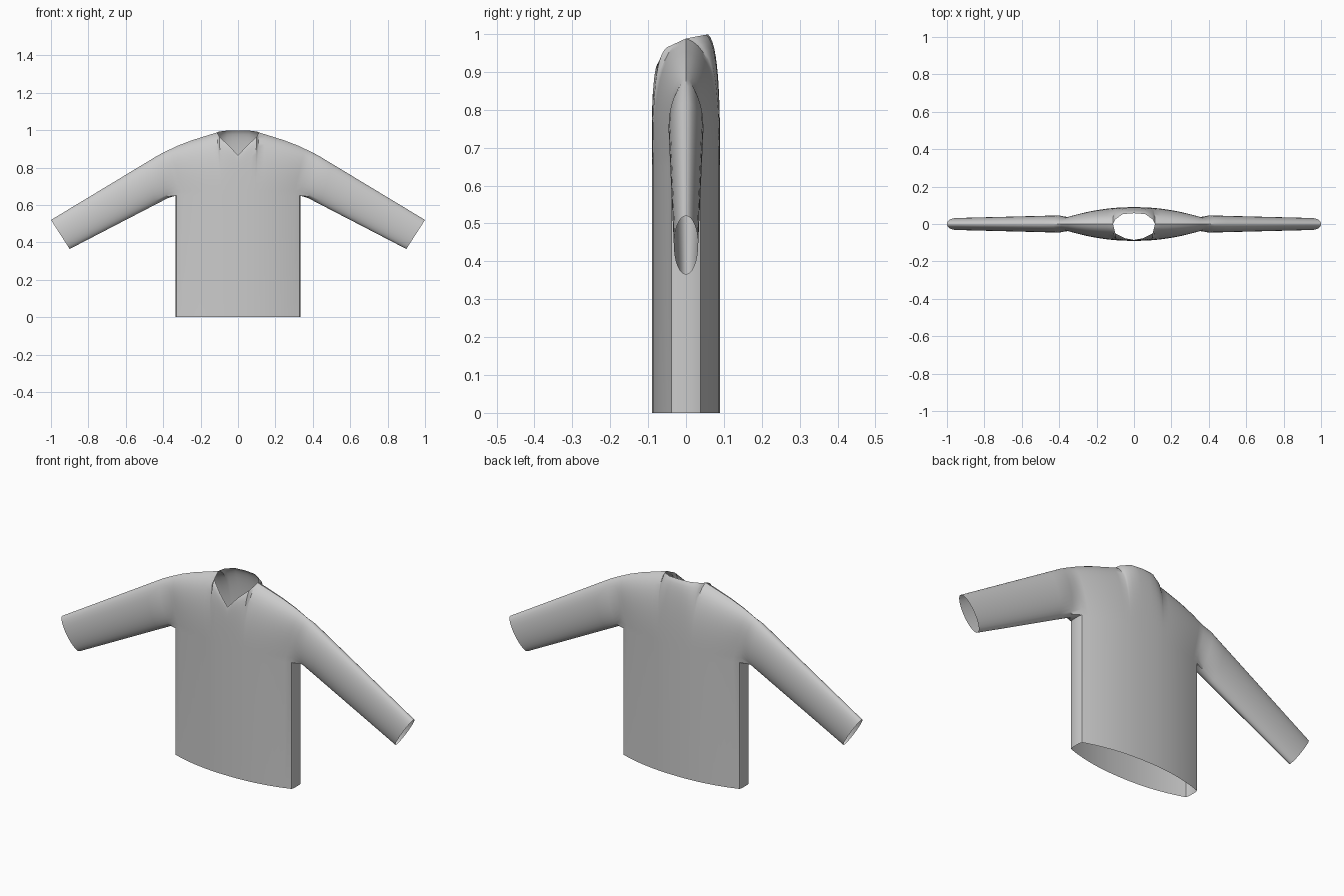
import bpy, bmesh
from math import sin, cos, pi
from mathutils import Vector

cube = bpy.data.objects.get("Cube")
if cube:
    bpy.data.objects.remove(cube)

HALF_W, PIT_Z, ROWS = 0.33, 0.65, 14

wool = bpy.data.materials.new("grey wool")
wool.use_nodes = True
grey = (0.6, 0.6, 0.6, 1)
wool.diffuse_color = grey
wool.node_tree.nodes["Principled BSDF"].inputs["Base Color"].default_value = grey

# Upper edge of each panel: half neckline, then shoulder ridge
SHOULDER = [(0.112, 0, 0.988), (0.18, 0, 0.967), (0.25, 0, 0.945),
            (0.32, 0, 0.918), (0.39, 0, 0.885)]
FRONT_NECK = [(0, -0.085, 0.865), (0.05, -0.076, 0.92), (0.1, -0.05, 0.965)]
BACK_NECK = [(0, 0.058, 0.999), (0.06, 0.053, 0.998), (0.1, 0.025, 0.993)]


def refine(points):
    """Halve every segment of a polyline."""
    pts = [Vector(p) for p in points]
    out = [pts[0]]
    for a, b in zip(pts, pts[1:]):
        out += [(a + b) / 2, b]
    return out


def depth(x):
    """Half thickness of the torso at a distance from the middle."""
    return 0.038 + 0.052 * (1 - (x / HALF_W) ** 2.2)


def column(top, side):
    """Curve from armpit level, rounding over to the upper edge."""
    x = top.x * HALF_W / 0.39
    y = side * depth(x)
    p = [Vector((x, y, PIT_Z)), Vector((x + (top.x - x) * 0.4, y, 0.78)),
         Vector((top.x, y, top.z - 0.025)), top]
    pts = []
    for i in range(ROWS + 1):
        t = i / ROWS
        s = 1 - t
        pts.append(p[0] * s**3 + p[1] * 3 * s * s * t + p[2] * 3 * s * t * t + p[3] * t**3)
    return pts


def skin(bm, rows):
    """Join successive rows of points with quads."""
    grid = [[bm.verts.new(p) for p in row] for row in rows]
    for r, s in zip(grid, grid[1:]):
        for i in range(len(r) - 1):
            bm.faces.new((r[i], r[i + 1], s[i + 1], s[i]))


bm = bmesh.new()

# Chest, back and shoulders
front = [column(p, -1) for p in refine(FRONT_NECK + SHOULDER)]
back = [column(p, 1) for p in refine(BACK_NECK + SHOULDER)]
skin(bm, front)
skin(bm, back)

# Lower torso: straight tube with blunt side edges
cap = [Vector((HALF_W + 0.005, y, PIT_Z)) for y in (-0.022, 0, 0.022)]
waist = [c[0] for c in front] + cap + [c[0] for c in reversed(back)]
hem = [Vector((p.x, p.y, 0)) for p in waist]
skin(bm, [hem, waist])

# Sleeve: from the armhole loop through ellipses to the cuff
armhole = [cap[1], cap[0]] + front[-1] + back[-1][-2::-1] + [cap[2], cap[1]]
rows = [armhole]
count = len(armhole) - 1
STEPS = 8
for i in range(STEPS + 1):
    u = i / STEPS
    top = Vector((0.43, 0, 0.864)).lerp(Vector((1, 0, 0.52)), u)
    low = Vector((0.375, 0, 0.637)).lerp(Vector((0.9, 0, 0.365)), u)
    half = 0.046 + (0.032 - 0.046) * u
    ring = []
    for k in range(count + 1):
        a = 2 * pi * k / count
        ring.append((top + low) / 2 - (top - low) / 2 * cos(a) + Vector((0, -half * sin(a), 0)))
    rows.append(ring)
skin(bm, rows)

bmesh.ops.remove_doubles(bm, verts=bm.verts, dist=0.0005)
bmesh.ops.recalc_face_normals(bm, faces=bm.faces)
if sum(f.normal.y * f.calc_center_median().y for f in bm.faces) < 0:
    bmesh.ops.reverse_faces(bm, faces=bm.faces)

mesh = bpy.data.meshes.new("sweater")
bm.to_mesh(mesh)
bm.free()
mesh.materials.append(wool)
sweater = bpy.data.objects.new("sweater", mesh)
bpy.context.collection.objects.link(sweater)

# Mirror the left half to the right
mirror = sweater.modifiers.new("Mirror", 'MIRROR')
mirror.use_clip = True

bpy.context.view_layer.objects.active = sweater
sweater.select_set(True)
bpy.ops.object.shade_smooth_by_angle(angle=0.6)
